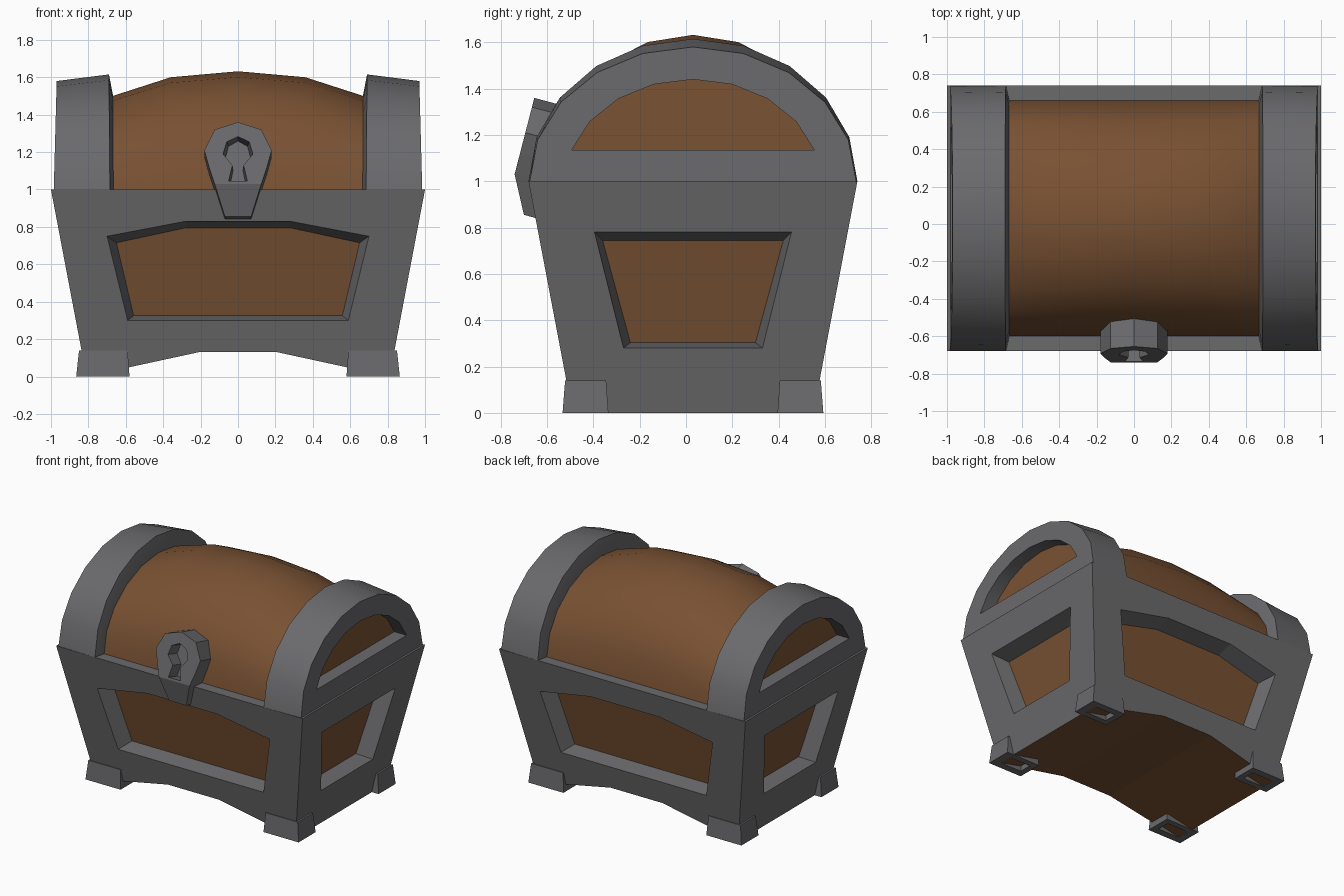
import bpy, bmesh, math

if "Cube" in bpy.data.objects:
    bpy.data.objects.remove(bpy.data.objects["Cube"])

CY = 0.03  # chest centre line in y (the lock sticks out in front)


def material(name, rgb):
    m = bpy.data.materials.new(name)
    m.diffuse_color = (*rgb, 1)
    m.use_nodes = True
    m.node_tree.nodes["Principled BSDF"].inputs["Base Color"].default_value = m.diffuse_color
    return m


MATS = [material("iron grey", (0.145, 0.145, 0.152)),
        material("wood brown", (0.19, 0.083, 0.033))]
IRON, WOOD = 0, 1


def build(name, faces, smooth=False):
    """Make an object from (points, material) faces, welding shared corners."""
    bm = bmesh.new()
    for pts, mat in faces:
        bm.faces.new([bm.verts.new(p) for p in pts]).material_index = mat
    bmesh.ops.remove_doubles(bm, verts=bm.verts, dist=1e-4)
    bmesh.ops.recalc_face_normals(bm, faces=bm.faces)
    me = bpy.data.meshes.new(name)
    bm.to_mesh(me)
    bm.free()
    for m in MATS:
        me.materials.append(m)
    ob = bpy.data.objects.new(name, me)
    bpy.context.collection.objects.link(ob)
    if smooth:
        bpy.ops.object.select_all(action='DESELECT')
        ob.select_set(True)
        bpy.context.view_layer.objects.active = ob
        bpy.ops.object.shade_smooth_by_angle(angle=math.radians(30))
    return ob


def strip(a, b, mat, closed=True):
    n = len(a)
    return [([a[i], a[(i + 1) % n], b[(i + 1) % n], b[i]], mat)
            for i in range(n if closed else n - 1)]


def arch(a, b, x_of_z, n=10):
    """Half ellipse standing on z = 1."""
    pts = []
    for i in range(n + 1):
        t = math.pi * i / n
        z = 1 + b * math.sin(t)
        pts.append((x_of_z(z), CY + a * math.cos(t), z))
    return pts


# Chest body: tapered walls, each with a sunken wood panel
def half_w(z): return 0.81 + 0.19 * z
def half_d(z): return 0.52 + 0.19 * z


def front_pt(k, s, z, d): return (s, CY + k * (half_d(z) - d), z)
def side_pt(k, s, z, d): return (k * (half_w(z) - d), CY + s, z)


def wall(place, k, outer, opening, floor, depth=0.12):
    o = [place(k, s, z, 0) for s, z in outer]
    p = [place(k, s, z, 0) for s, z in opening]
    f = [place(k, s, z, depth) for s, z in floor]
    return strip(o, p, IRON) + strip(p, f, IRON) + [(f, WOOD)]


long_outer = [(-1, 1), (-.28, 1), (.28, 1), (1, 1),
              (.81, 0), (.21, .13), (-.21, .13), (-.81, 0)]
long_open = [(-.70, .75), (-.28, .83), (.28, .83), (.70, .75),
             (.59, .30), (.21, .30), (-.21, .30), (-.59, .30)]
long_floor = [(-.65, .715), (-.28, .795), (.28, .795), (.65, .715),
              (.558, .325), (.21, .325), (-.21, .325), (-.558, .325)]
end_outer = [(-.71, 1), (.71, 1), (.52, 0), (-.52, 0)]
end_open = [(-.425, .78), (.425, .78), (.30, .28), (-.30, .28)]
end_floor = [(-.39, .745), (.39, .745), (.27, .303), (-.27, .303)]

faces = []
for k in (-1, 1):
    faces += wall(front_pt, k, long_outer, long_open, long_floor)
    faces += wall(side_pt, k, end_outer, end_open, end_floor)
rims = [[front_pt(k, s, z, 0) for s, z in long_outer] for k in (-1, 1)]
faces += strip(rims[0][:4], rims[1][:4], IRON, False)   # top ledge
faces += strip(rims[0][4:], rims[1][4:], WOOD, False)   # arched underside
build("chest_body", faces)

# Bulging wooden lid
rings = [arch(.63, h, lambda z, x=x: x) for x, h in
         ((-.70, .485), (-.67, .50), (-.36, .60), (0, .632),
          (.36, .60), (.67, .50), (.70, .485))]
faces = [(rings[0], WOOD), (rings[-1], WOOD)]
for a, b in zip(rings, rings[1:]):
    faces += strip(a, b, WOOD)
build("lid_wood", faces, True)

# Iron bands at the lid ends, with sunken wood end panels
for k, tag in ((-1, "left"), (1, "right")):
    def cap_x(z): return k * (0.985 - 0.027 * (z - 1))
    inner = arch(.60, .46, lambda z: k * 0.66)
    edge = arch(.71, .615, lambda z: k * (0.685 + 0.008 * (z - 1)))
    outer = arch(.705, .58, cap_x)
    hole = arch(.55, .44, cap_x)[1:-1]
    floor = [(x - k * 0.10, y, z) for x, y, z in hole]
    faces = [(inner, IRON)] + strip(inner, edge, IRON) + strip(edge, outer, IRON)
    faces += strip(outer[1:-1], hole, IRON, False)
    faces += [([outer[0], outer[1], hole[0]], IRON),
              ([outer[-1], outer[-2], hole[-1]], IRON),
              ([outer[0], outer[-1], hole[-1], hole[0]], IRON)]
    faces += strip(hole, floor, IRON) + [(floor, WOOD)]
    build(tag + "_lid_band", faces, True)


# Corner feet, hollow underneath so the wooden underside shows
def foot_ring(kx, ky, x0, x1, y0, y1, z):
    return [(kx * x, CY + ky * y, z)
            for x, y in ((x0, y0), (x1, y0), (x1, y1), (x0, y1))]


for kx in (-1, 1):
    for ky in (-1, 1):
        top = foot_ring(kx, ky, .59, .85, .375, .552, .14)
        low = foot_ring(kx, ky, .58, .865, .365, .563, 0)
        rim = foot_ring(kx, ky, .625, .805, .41, .508, 0)
        deep = foot_ring(kx, ky, .625, .805, .41, .508, .1)
        faces = [(top, IRON), (deep, IRON)]
        faces += strip(top, low, IRON) + strip(low, rim, IRON) + strip(rim, deep, IRON)
        build("foot_%s_%s" % ("left" if kx < 0 else "right",
                              "front" if ky < 0 else "back"), faces)


# Lock plate: teardrop, bent at the seam, with a sunken keyhole
def lock_pt(x, z, depth=0):
    slope = 0.258 * (z - 1.03) if z > 1.03 else 0.23 * (1.03 - z)
    return (x, -0.74 + slope + depth, z - 0.27 * depth)


def mirrored(half):
    return half + [(-x, z) for x, z in reversed(half[:-1])]


plate = mirrored([(.125, 1.03), (.155, 1.12), (.18, 1.21), (.125, 1.32), (0, 1.36)])
key = mirrored([(.05, 1.045), (.03, 1.13), (.08, 1.19), (.06, 1.255), (0, 1.283)])
tail = [(-.07, .855), (.07, .855)]
front = [lock_pt(*p) for p in plate]
hole = [lock_pt(*p) for p in key]
floor = [lock_pt(x * .85, z, .09) for x, z in key]
outline = plate + tail
faces = strip(front, hole, IRON) + strip(hole, floor, IRON) + [(floor, IRON)]
faces += [([front[-1], front[0], lock_pt(*tail[1]), lock_pt(*tail[0])], IRON)]
back = [lock_pt(x, z, .15) for x, z in outline]
faces += strip([lock_pt(*p) for p in outline], back, IRON)
faces += [(back[:9], IRON), ([back[8], back[9], back[10], back[0]], IRON)]
build("lock_plate", faces)
